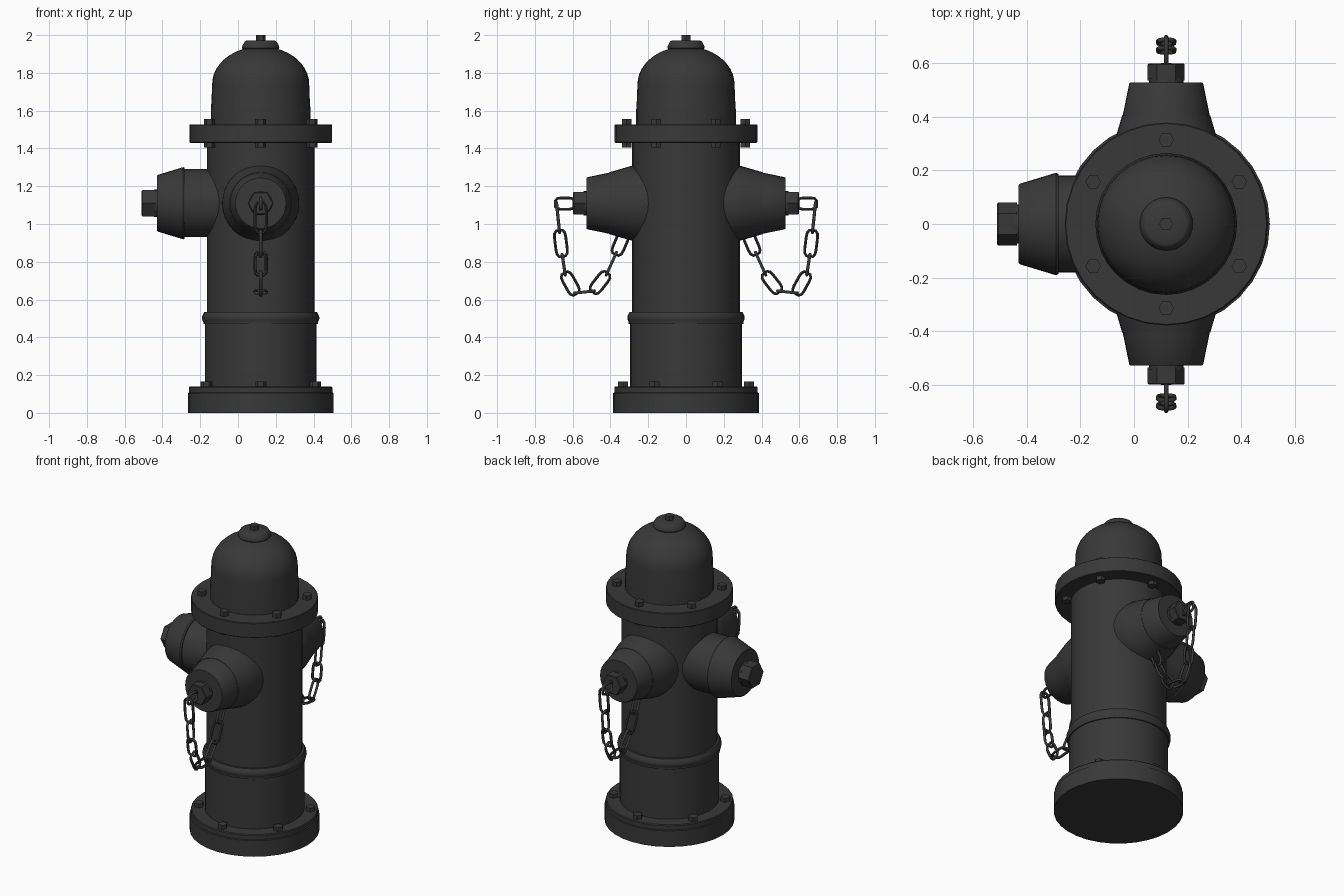
import bpy, bmesh
from math import sin, cos, pi, radians
from mathutils import Vector, Matrix

if "Cube" in bpy.data.objects:
    bpy.data.objects.remove(bpy.data.objects["Cube"])

CX = 0.12          # axis of the barrel
NZ = 1.11          # height of the outlets

iron = bpy.data.materials.new("dark_iron")
iron.diffuse_color = (0.04, 0.04, 0.04, 1)
iron.use_nodes = True
iron.node_tree.nodes["Principled BSDF"].inputs["Base Color"].default_value = iron.diffuse_color


def finish(ob, angle=35):
    ob.data.materials.append(iron)
    bpy.ops.object.select_all(action='DESELECT')
    ob.select_set(True)
    bpy.context.view_layer.objects.active = ob
    bpy.ops.object.shade_smooth_by_angle(angle=radians(angle))
    return ob


def lathe(name, profile, matrix, segs=32, phase=0.0):
    """Revolve (radius, height) points round local z, closing both ends."""
    bm = bmesh.new()
    rings = []
    for r, z in profile:
        rings.append([bm.verts.new((r * cos(phase + 2 * pi * i / segs),
                                    r * sin(phase + 2 * pi * i / segs), z))
                      for i in range(segs)])
    for a, b in zip(rings, rings[1:]):
        for i in range(segs):
            j = (i + 1) % segs
            bm.faces.new((a[i], a[j], b[j], b[i]))
    bm.faces.new(rings[0][::-1])
    bm.faces.new(rings[-1])
    me = bpy.data.meshes.new(name)
    bm.to_mesh(me)
    bm.free()
    ob = bpy.data.objects.new(name, me)
    bpy.context.collection.objects.link(ob)
    ob.matrix_world = matrix
    return finish(ob)


def at(x, y, z):
    return Matrix.Translation((x, y, z))


axis = at(CX, 0, 0)

# Base plate with a small step
lathe("base_flange", [(0.386, 0), (0.386, 0.105), (0.379, 0.108),
                      (0.379, 0.135), (0.374, 0.14), (0.28, 0.14)], axis)

# Barrel with its rounded collar
ring = [(0.296 + 0.015 * sin(pi * t / 6), 0.47 + 0.065 * t / 6) for t in range(1, 6)]
lathe("barrel", [(0.296, 0.12), (0.296, 0.47), (0.304, 0.47)] + ring +
      [(0.298, 0.535), (0.285, 0.535), (0.285, 1.44)], axis)

# Upper flange
lathe("top_flange", [(0.27, 1.43), (0.374, 1.43), (0.378, 1.434),
                     (0.378, 1.524), (0.374, 1.528), (0.25, 1.528)], axis)

# Bonnet dome, cap and operating nut
dome = [(0.257 * cos(a), 1.74 + 0.2 * sin(a))
        for a in (radians(72 * i / 9) for i in range(10))]
lathe("bonnet", [(0.264, 1.52), (0.264, 1.60), (0.26, 1.66)] + dome, axis)
lathe("bonnet_cap", [(0.09, 1.92), (0.099, 1.932), (0.096, 1.945),
                     (0.085, 1.965), (0.075, 1.971), (0.02, 1.971)], axis)
lathe("operating_nut", [(0.026, 1.96), (0.026, 2.0)], axis, segs=6)

# Flange bolts: six per ring
for i in range(6):
    a = radians(30 + 60 * i)
    c, s = cos(a), sin(a)
    for label, r, z0, z1 in (("top_bolt", 0.314, 1.52, 1.556),
                             ("under_nut", 0.314, 1.406, 1.44)):
        lathe(f"{label}_{i}", [(0.029, z0), (0.029, z1)],
              at(CX + r * c, r * s, 0), segs=6)
    lathe(f"base_bolt_{i}", [(0.03, 0.13), (0.03, 0.165)],
          at(CX + 0.333 * c, 0.333 * s, 0), segs=6)

# Large outlet on the left
left = at(CX, 0, NZ) @ Matrix.Rotation(-pi / 2, 4, 'Y')
lathe("large_outlet", [(0.18, 0.1), (0.18, 0.42)], left)
lathe("large_outlet_cap", [(0.16, 0.402), (0.187, 0.402), (0.191, 0.41),
                           (0.15, 0.545), (0.145, 0.55), (0.05, 0.55)], left)
lathe("large_cap_washer", [(0.072, 0.54), (0.072, 0.565)], left, segs=24)
lathe("large_cap_nut", [(0.08, 0.555), (0.08, 0.625), (0.075, 0.63)], left,
      segs=6, phase=pi / 2)

# Chain joints as (y, z); consecutive points are the ends of one link
joints = [(0.60, 1.108), (0.685, 1.108), (0.67, 0.96), (0.655, 0.835),
          (0.64, 0.735), (0.585, 0.635), (0.49, 0.645), (0.42, 0.735),
          (0.37, 0.845), (0.325, 0.95)]
outline = [(-1, -0.55), (-0.8, -0.9), (-0.45, -1), (0.45, -1),
           (0.8, -0.9), (1, -0.55)]
outline += [(-u, -v) for u, v in outline]


def chain(name, side):
    cu = bpy.data.curves.new(name, 'CURVE')
    cu.dimensions = '3D'
    cu.bevel_depth = 0.0085
    cu.bevel_resolution = 1
    for k, (p, q) in enumerate(zip(joints, joints[1:])):
        a, b = Vector((CX, side * p[0], p[1])), Vector((CX, side * q[0], q[1]))
        mid, along = (a + b) / 2, (b - a).normalized()
        half = (b - a).length / 2 + 0.006
        # even links lie in the yz plane, odd links stand across it
        wide = along.cross(Vector((1, 0, 0))) if k % 2 == 0 else Vector((1, 0, 0))
        sp = cu.splines.new('POLY')
        sp.points.add(len(outline) - 1)
        sp.use_cyclic_u = True
        for pt, (u, v) in zip(sp.points, outline):
            pt.co = (*(mid + along * half * u + wide * 0.03 * v), 1)
    ob = bpy.data.objects.new(name, cu)
    bpy.context.collection.objects.link(ob)
    bpy.ops.object.select_all(action='DESELECT')
    ob.select_set(True)
    bpy.context.view_layer.objects.active = ob
    bpy.ops.object.convert(target='MESH')
    finish(bpy.context.view_layer.objects.active, 60)


# Front and back outlets with caps, nuts and chains
for side, label in ((-1, "front"), (1, "back")):
    m = at(CX, 0, NZ) @ Matrix.Rotation(-side * pi / 2, 4, 'X')
    lathe(f"{label}_outlet", [(0.205, 0.15), (0.203, 0.26), (0.196, 0.295),
                              (0.186, 0.33), (0.164, 0.405)], m)
    lathe(f"{label}_outlet_cap", [(0.15, 0.4), (0.162, 0.405), (0.138, 0.522),
                                  (0.134, 0.527), (0.05, 0.527)], m)
    lathe(f"{label}_cap_washer", [(0.064, 0.52), (0.064, 0.543)], m, segs=24)
    lathe(f"{label}_cap_nut", [(0.069, 0.535), (0.069, 0.594), (0.064, 0.598)],
          m, segs=6)
    chain(f"{label}_chain", side)
